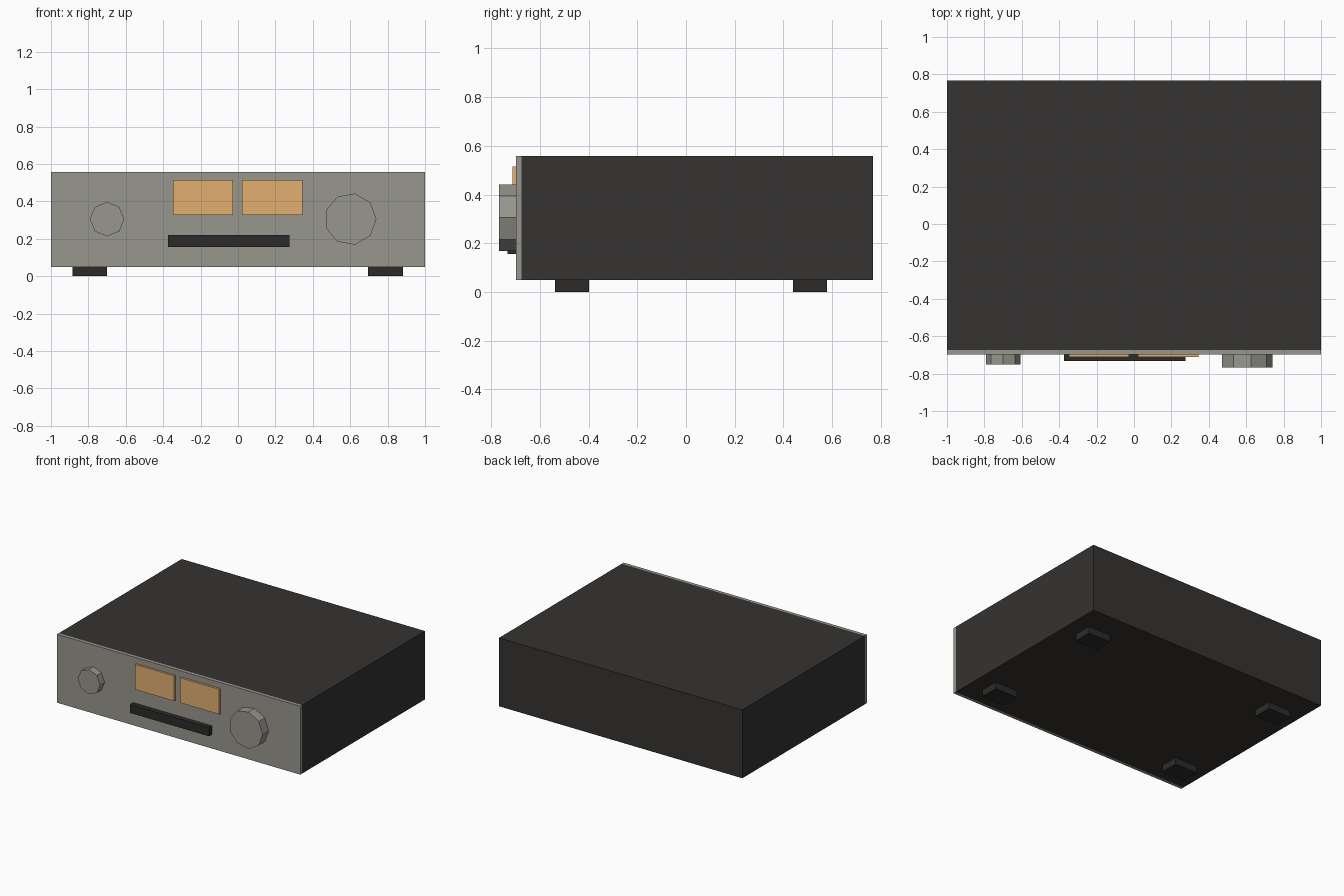
import bpy, bmesh
from math import cos, sin, tau

if "Cube" in bpy.data.objects:
    bpy.data.objects.remove(bpy.data.objects["Cube"])


def material(name, color):
    m = bpy.data.materials.new(name)
    m.diffuse_color = (*color, 1)
    m.use_nodes = True
    m.node_tree.nodes["Principled BSDF"].inputs["Base Color"].default_value = m.diffuse_color
    return m


DARK = material("dark_casing", (0.035, 0.033, 0.031))
BLACK = material("black_trim", (0.025, 0.024, 0.023))
METAL = material("brushed_metal", (0.31, 0.305, 0.27))
AMBER = material("amber_glass", (0.76, 0.43, 0.16))


def prism(name, outline, y_front, y_back, mat):
    """Extrude a front-view (x, z) outline along y."""
    bm = bmesh.new()
    face = bm.faces.new([bm.verts.new((x, y_front, z)) for x, z in outline])
    ext = bmesh.ops.extrude_face_region(bm, geom=[face], use_keep_orig=True)
    verts = [v for v in ext["geom"] if isinstance(v, bmesh.types.BMVert)]
    bmesh.ops.translate(bm, verts=verts, vec=(0, y_back - y_front, 0))
    bmesh.ops.recalc_face_normals(bm, faces=bm.faces)
    mesh = bpy.data.meshes.new(name)
    bm.to_mesh(mesh)
    bm.free()
    mesh.materials.append(mat)
    obj = bpy.data.objects.new(name, mesh)
    bpy.context.collection.objects.link(obj)
    return obj


def box(name, x0, x1, y0, y1, z0, z1, mat):
    return prism(name, [(x0, z0), (x1, z0), (x1, z1), (x0, z1)], y0, y1, mat)


def knob(name, x, z, radius, sides, y_front):
    ring = [(x + radius * cos(tau * i / sides), z + radius * sin(tau * i / sides))
            for i in range(sides)]
    return prism(name, ring, y_front, FACE, METAL)


FACE = -0.697    # front of the faceplate
SEAM = -0.674    # where the faceplate meets the casing

# Casing and faceplate
box("casing", -1, 1, SEAM, 0.767, 0.05, 0.558, DARK)
box("faceplate", -1, 1, FACE, SEAM, 0.05, 0.558, METAL)

# Two meter windows
for side, x0 in (("left", -0.348), ("right", 0.022)):
    box(f"meter_{side}", x0, x0 + 0.322, -0.712, FACE, 0.328, 0.514, AMBER)

# Control strip under the meters
box("control_strip", -0.373, 0.275, -0.733, FACE, 0.155, 0.219, BLACK)

# Faceted knobs
knob("selector_knob", -0.7, 0.305, 0.092, 8, -0.75)
knob("volume_knob", 0.601, 0.305, 0.139, 9, -0.767)

# Four feet
for side, x in (("left", -0.793), ("right", 0.788)):
    for end, y in (("front", -0.468), ("back", 0.509)):
        box(f"foot_{end}_{side}", x - 0.093, x + 0.093, y - 0.069, y + 0.069, 0, 0.05, BLACK)
